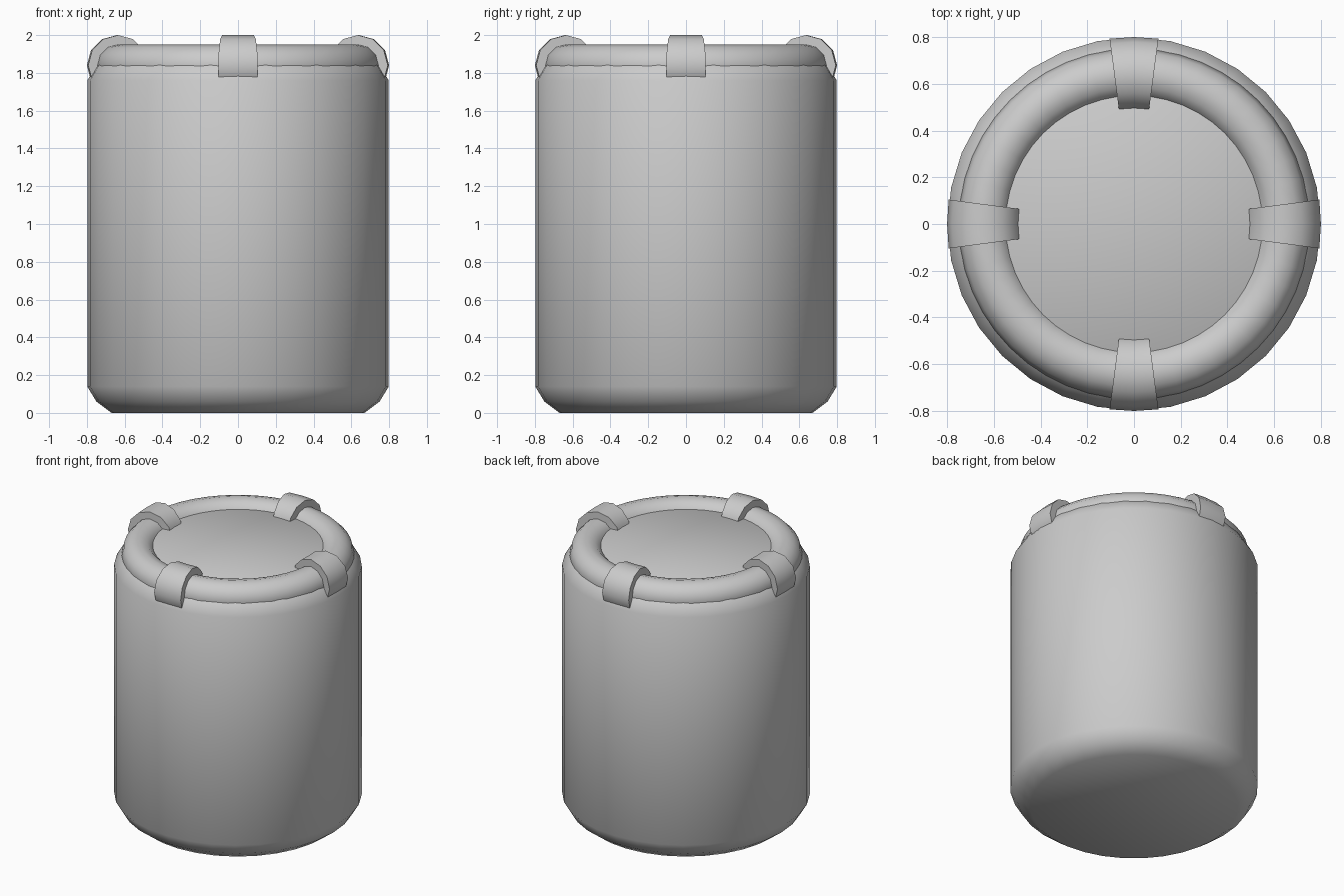
import bpy, bmesh
from math import sin, cos, pi, radians

if "Cube" in bpy.data.objects:
    bpy.data.objects.remove(bpy.data.objects["Cube"])


def add_object(name, verts, faces):
    mesh = bpy.data.meshes.new(name)
    mesh.from_pydata(verts, [], faces)
    bm = bmesh.new()
    bm.from_mesh(mesh)
    bmesh.ops.recalc_face_normals(bm, faces=bm.faces)
    bm.to_mesh(mesh)
    bm.free()
    ob = bpy.data.objects.new(name, mesh)
    bpy.context.collection.objects.link(ob)
    bpy.ops.object.select_all(action='DESELECT')
    ob.select_set(True)
    bpy.context.view_layer.objects.active = ob
    bpy.ops.object.shade_smooth_by_angle(angle=radians(60))
    return ob


def revolve(name, profile, steps, start=0.0, sweep=2 * pi, loop=False):
    """Spin an (r, z) profile about z; partial sweeps get end caps."""
    full = abs(sweep - 2 * pi) < 1e-6
    rows = steps if full else steps + 1
    n = len(profile)
    verts = [(r * cos(start + sweep * i / steps), r * sin(start + sweep * i / steps), z)
             for i in range(rows) for r, z in profile]
    faces = []
    for i in range(steps):
        a, b = i * n, (i + 1) % rows * n
        for j in range(n if loop else n - 1):
            k = (j + 1) % n
            faces.append((a + j, b + j, b + k, a + k))
    if not full:
        faces += [tuple(range(n)), tuple((rows - 1) * n + j for j in range(n))]
    elif not loop:
        faces += [tuple(i * n for i in range(rows)),
                  tuple(i * n + n - 1 for i in range(rows))]
    return add_object(name, verts, faces)


def circle(radius, sides=12, centre=(0.64, 1.84)):
    return [(centre[0] + radius * cos(2 * pi * i / sides),
             centre[1] + radius * sin(2 * pi * i / sides)) for i in range(sides)]


# Drum body with rounded rims
revolve("body", [(0.67, 0), (0.75, 0.06), (0.798, 0.14),
                 (0.798, 1.76), (0.75, 1.84), (0.67, 1.9)], 32)

# Ring around the top
revolve("top_ring", circle(0.11), 48, loop=True)

# Four clamps wrapped around the ring
for i in range(4):
    revolve(f"ring_clamp_{i + 1}", circle(0.16), 2,
            start=i * pi / 2 - radians(7.5), sweep=radians(15), loop=True)
